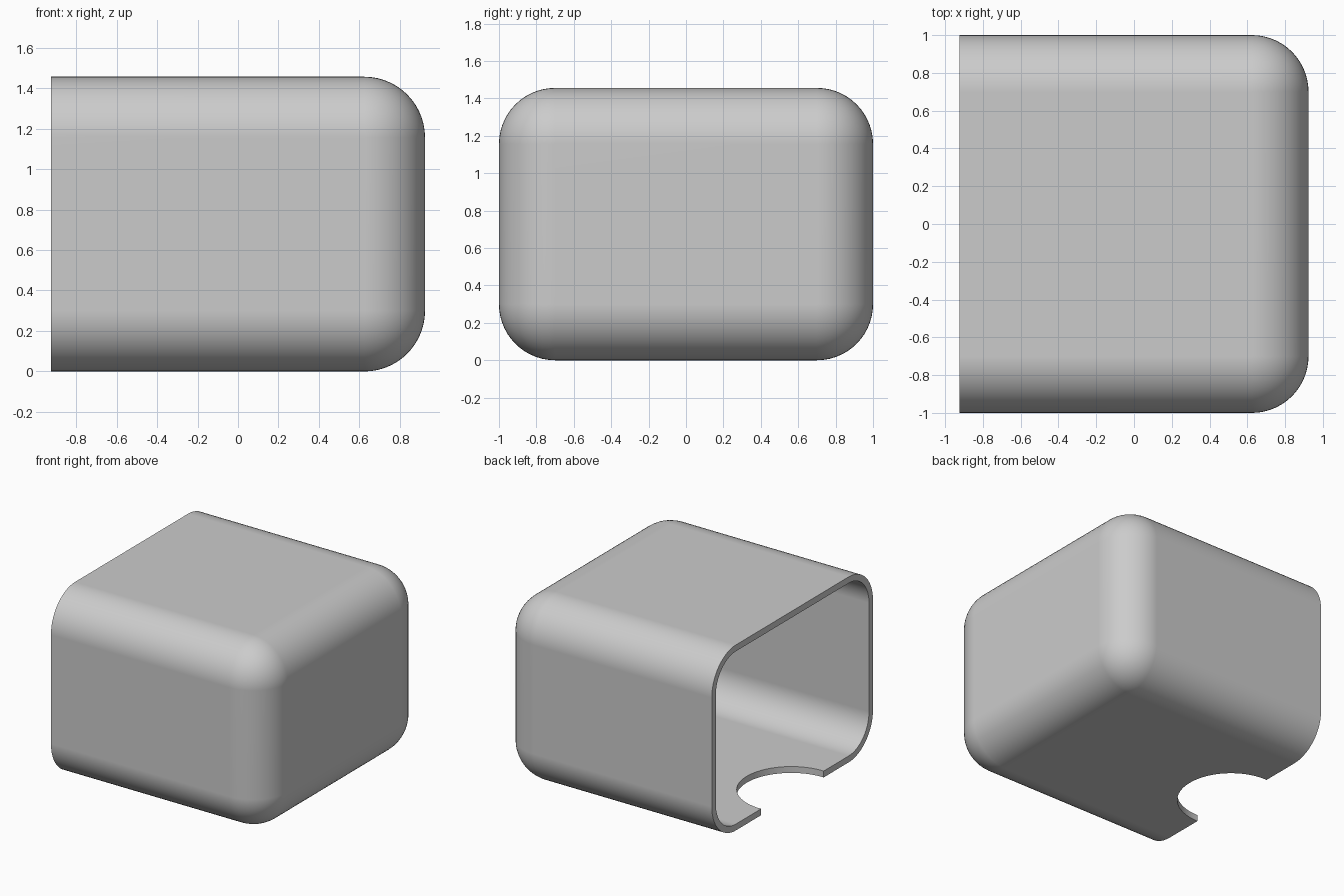
import bpy
import bmesh
from mathutils import Matrix

LENGTH, WIDTH, HEIGHT = 1.848, 2.0, 1.456
RADIUS, WALL = 0.3, 0.05
NOTCH_RADIUS = 0.388

cube = bpy.data.objects.get("Cube")
if cube:
    bpy.data.objects.remove(cube, do_unlink=True)

# One plain grey for the whole cover
grey = bpy.data.materials.new("plain grey")
grey.use_nodes = True
grey.diffuse_color = (0.6, 0.6, 0.6, 1)
grey.node_tree.nodes["Principled BSDF"].inputs["Base Color"].default_value = (0.6, 0.6, 0.6, 1)


def add_object(name, bm):
    mesh = bpy.data.meshes.new(name)
    bm.to_mesh(mesh)
    bm.free()
    obj = bpy.data.objects.new(name, mesh)
    bpy.context.collection.objects.link(obj)
    mesh.materials.append(grey)
    return obj


# Rounded box, open on the -x side
bm = bmesh.new()
bmesh.ops.create_cube(bm, size=1, matrix=Matrix.Translation((0, 0, HEIGHT / 2))
                      @ Matrix.Diagonal((LENGTH, WIDTH, HEIGHT, 1)))
open_side = [f for f in bm.faces if f.normal.x < -0.9]
bmesh.ops.delete(bm, geom=open_side, context='FACES_ONLY')
rounded = [e for e in bm.edges if not e.is_boundary]
bmesh.ops.bevel(bm, geom=rounded, offset=RADIUS, offset_type='OFFSET',
                segments=14, profile=0.5, affect='EDGES', clamp_overlap=True)
cover = add_object("rounded_cover", bm)

# Cutter for the half-round notch in the floor
bm = bmesh.new()
bmesh.ops.create_cone(bm, cap_ends=True, segments=96, radius1=NOTCH_RADIUS,
                      radius2=NOTCH_RADIUS, depth=0.4,
                      matrix=Matrix.Translation((-LENGTH / 2 + 0.01, 0, 0)))
cutter = add_object("notch_cutter", bm)
cutter.hide_render = True

# Wall thickness, then the notch
shell = cover.modifiers.new("wall", 'SOLIDIFY')
shell.thickness = WALL
shell.offset = -1
shell.use_even_offset = True
notch = cover.modifiers.new("notch", 'BOOLEAN')
notch.operation = 'DIFFERENCE'
notch.solver = 'EXACT'
notch.object = cutter

# Bake the shape and smooth the rounded parts
bpy.ops.object.select_all(action='DESELECT')
cover.select_set(True)
bpy.context.view_layer.objects.active = cover
bpy.ops.object.convert(target='MESH')
bpy.data.objects.remove(cutter, do_unlink=True)
bpy.ops.object.shade_smooth_by_angle()
normals = cover.modifiers.new("flat panels", 'WEIGHTED_NORMAL')
normals.keep_sharp = True
